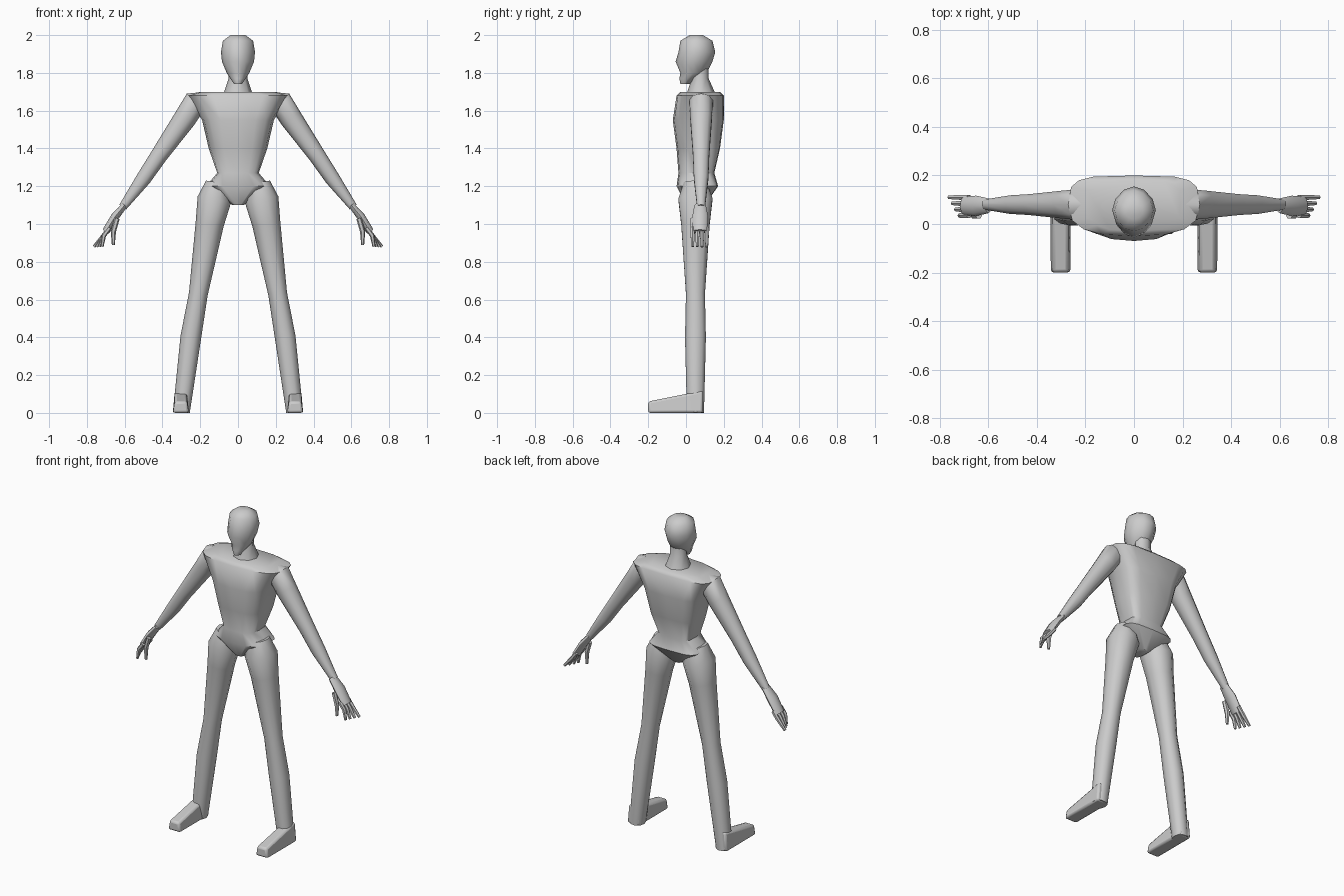
import bpy, bmesh, math
from mathutils import Vector

if "Cube" in bpy.data.objects:
    bpy.data.objects.remove(bpy.data.objects["Cube"])

GREY = (0.6, 0.6, 0.6, 1)
clay = bpy.data.materials.new("light grey clay")
clay.use_nodes = True
clay.diffuse_color = GREY
clay.node_tree.nodes["Principled BSDF"].inputs["Base Color"].default_value = GREY


def loft(name, rings):
    """Skin a list of equal rings into one closed, smooth-shaded object."""
    bm = bmesh.new()
    loops = [[bm.verts.new(point) for point in ring] for ring in rings]
    for lower, upper in zip(loops, loops[1:]):
        for i in range(len(lower)):
            bm.faces.new((lower[i - 1], lower[i], upper[i], upper[i - 1]))
    bm.faces.new(loops[0])
    bm.faces.new(loops[-1])
    bmesh.ops.recalc_face_normals(bm, faces=bm.faces)
    mesh = bpy.data.meshes.new(name)
    bm.to_mesh(mesh)
    bm.free()
    mesh.materials.append(clay)
    obj = bpy.data.objects.new(name, mesh)
    bpy.context.collection.objects.link(obj)
    bpy.ops.object.select_all(action="DESELECT")
    obj.select_set(True)
    bpy.context.view_layer.objects.active = obj
    bpy.ops.object.shade_smooth_by_angle(angle=math.radians(50))
    return obj


def oval(sides, front_power, back_power):
    """Unit outline whose front and back halves can be pointed or boxy."""
    outline = []
    for k in range(sides):
        angle = math.tau * k / sides
        c, s = math.cos(angle), math.sin(angle)
        power = back_power if s > 0 else front_power
        outline.append((math.copysign(abs(c) ** power, c),
                        math.copysign(abs(s) ** power, s)))
    return outline


def stack(name, outline, levels):
    """Horizontal outlines fitted to each (height, half width, front, back)."""
    rings = []
    for height, width, front, back in levels:
        middle, depth = (front + back) / 2, (back - front) / 2
        rings.append([(u * width, middle + v * depth, height) for u, v in outline])
    return loft(name, rings)


def limb(name, side, y, flatness, path, sides=10):
    """Tube in the plane at y through (x, z, radius), kept above the ground."""
    centres = [Vector((x, y, z)) for x, z, radius in path]
    last = len(path) - 1
    rings = []
    for i, centre in enumerate(centres):
        along = centres[min(i + 1, last)] - centres[max(i - 1, 0)]
        across = along.cross(Vector((0, 1, 0))).normalized() * path[i][-1]
        deep = Vector((0, path[i][-1] * flatness, 0))
        ring = []
        for u, v in oval(sides, 0.9, 0.9):
            point = centre + across * u + deep * v
            ring.append((side * point.x, point.y, max(point.z, 0)))
        rings.append(ring)
    return loft(name, rings)


# Torso: wide shoulder shelf, narrow waist, hips closing at the crotch
stack("torso", oval(16, 0.75, 0.5), [
    (1.7, 0.2, -0.03, 0.18),
    (1.68, 0.27, -0.05, 0.2),
    (1.55, 0.19, -0.07, 0.2),
    (1.4, 0.155, -0.05, 0.18),
    (1.27, 0.11, -0.04, 0.15),
    (1.2, 0.17, -0.05, 0.17),
    (1.1, 0.03, 0, 0.1)])

# Neck flares into the shoulders
stack("neck", oval(8, 1, 1), [
    (1.68, 0.08, 0, 0.16), (1.77, 0.05, 0.03, 0.12), (1.85, 0.05, 0.03, 0.12)])

# Head: domed crown, pointed nose, jaw jutting forward
stack("head", oval(12, 1.1, 1.1), [
    (2, 0.04, 0.02, 0.09),
    (1.97, 0.08, -0.03, 0.14),
    (1.91, 0.09, -0.04, 0.155),
    (1.86, 0.085, -0.055, 0.14),
    (1.8, 0.06, -0.03, 0.11),
    (1.77, 0.04, -0.035, 0.05),
    (1.74, 0.02, -0.03, 0.02)])

for side, label in ((1, "left"), (-1, "right")):
    # Leg: full hip, slim knee, straight shin
    limb(label + "_leg", side, 0.05, 1.05, [
        (0.11, 1.22, 0.06), (0.125, 1.13, 0.09), (0.15, 1, 0.075),
        (0.21, 0.63, 0.05), (0.25, 0.4, 0.055), (0.3, 0, 0.045)])

    # Foot: flat sole with the instep sloping down to the toe
    foot = loft(label + "_foot", [
        [(side * (0.3 + across), y, up * (0.1 + y / 5))
         for across, up in ((-0.04, 0), (0.045, 0), (0.035, 1), (-0.03, 1))]
        for y in (0.09, 0, -0.2)])
    rounding = foot.modifiers.new("rounded edges", "BEVEL")
    rounding.width = 0.012
    rounding.segments = 2

    # Arm: rounded shoulder tapering to the wrist
    limb(label + "_arm", side, 0.08, 1, [
        (0.17, 1.65, 0.05), (0.23, 1.64, 0.065), (0.28, 1.56, 0.06),
        (0.42, 1.36, 0.045), (0.5, 1.24, 0.04), (0.61, 1.09, 0.022)])

    # Hand: flat palm, four fingers spread front to back, thumb in front
    limb(label + "_palm", side, 0.075, 1.9, [
        (0.6, 1.1, 0.016), (0.65, 1.04, 0.022), (0.7, 0.96, 0.02)], 8)
    for finger in range(4):
        reach = 0.72 + finger / 70
        limb(f"{label}_finger_{finger + 1}", side, 0.035 + finger / 40, 1, [
            (0.68, 0.98, 0.012), (0.71, 0.94, 0.012), (reach, 0.88, 0.008)], 6)
    limb(label + "_thumb", side, 0.035, 1, [
        (0.64, 1.03, 0.014), (0.66, 0.96, 0.014), (0.66, 0.89, 0.008)], 6)
